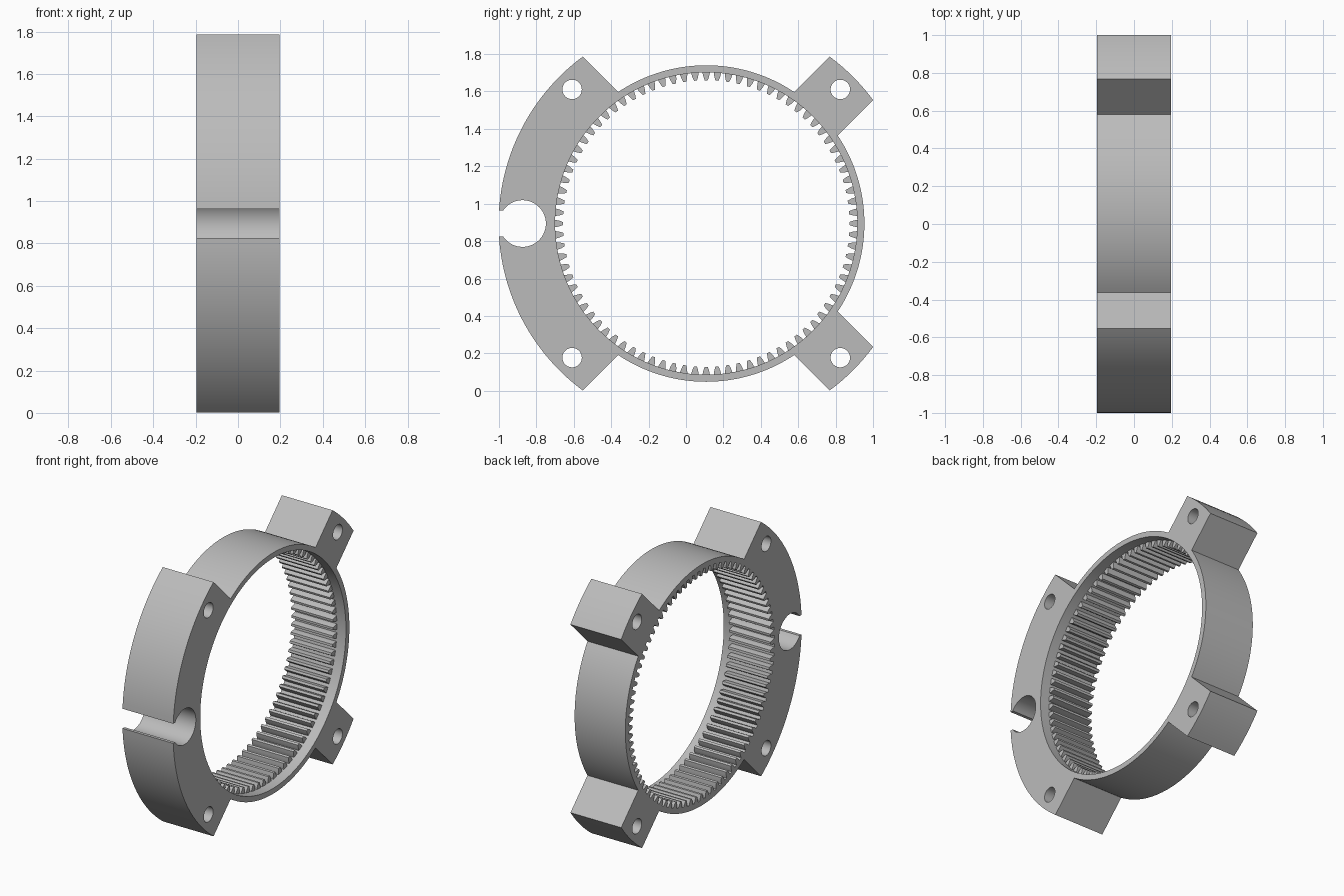
import bpy, bmesh
from math import sin, cos, asin, radians, degrees, pi, tau
from mathutils import Matrix

cube = bpy.data.objects.get("Cube")
if cube:
    bpy.data.objects.remove(cube)

CENTER = (0, 0.108, 0.894)
HALF = 0.197            # half thickness
R_OUT, R_RING, R_BORE, R_TIP = 1.11, 0.846, 0.808, 0.766
LUG = 0.164             # half width of a lug
SLOT, KEY, KEY_POS = 0.069, 0.125, -0.982
TEETH, RECESS = 84, 0.07

metal = bpy.data.materials.new("grey_metal")
metal.use_nodes = True
grey = (0.5, 0.5, 0.5, 1)
metal.diffuse_color = grey
metal.node_tree.nodes["Principled BSDF"].inputs["Base Color"].default_value = grey

# Local x, y, z become world y, z, x
PLACE = Matrix.Translation(CENTER) @ Matrix(((0, 0, 1, 0), (1, 0, 0, 0), (0, 1, 0, 0), (0, 0, 0, 1)))


def arc(radius, start, end, cx=0, cy=0, step=2):
    n = max(2, round(abs(end - start) / step))
    angles = [radians(start + (end - start) * i / n) for i in range(n + 1)]
    return [(cx + radius * cos(a), cy + radius * sin(a)) for a in angles]


def circle(radius, cx=0, cy=0, step=2):
    return arc(radius, 0, 360, cx, cy, step)[:-1]


def finish(obj):
    bpy.ops.object.select_all(action='DESELECT')
    obj.select_set(True)
    bpy.context.view_layer.objects.active = obj
    if obj.type == 'CURVE':
        bpy.ops.object.convert(target='MESH')
        obj = bpy.context.object
    bm = bmesh.new()
    bm.from_mesh(obj.data)
    bmesh.ops.remove_doubles(bm, verts=bm.verts, dist=1e-5)
    bmesh.ops.recalc_face_normals(bm, faces=bm.faces)
    bm.to_mesh(obj.data)
    bm.free()
    obj.data.materials.clear()
    obj.data.materials.append(metal)
    bpy.ops.object.shade_smooth_by_angle(angle=radians(25))


# Housing outline: saddle with key slot on the front, two lugs on the back
tip = degrees(asin(LUG / R_OUT))
foot = degrees(asin(LUG / R_RING))
edge = degrees(asin(SLOT / R_OUT))
mouth = degrees(asin(SLOT / KEY))
outline = arc(R_OUT, 180 - edge, 135 - tip)
outline += arc(R_RING, 135 - foot, 45 + foot)
outline += arc(R_OUT, 45 + tip, 45 - tip)
outline += arc(R_RING, 45 - foot, -45 + foot)
outline += arc(R_OUT, -45 + tip, -45 - tip)
outline += arc(R_RING, -45 - foot, -135 + foot)
outline += arc(R_OUT, -135 + tip, -180 + edge)
outline += arc(KEY, -180 + mouth, 180 - mouth, KEY_POS, 0, 8)

loops = [outline, circle(R_BORE)]
for sx in (-1, 1):
    for sy in (-1, 1):
        loops.append(circle(0.052, sx * 0.717, sy * 0.717, 12))

curve = bpy.data.curves.new("ring_housing", 'CURVE')
curve.dimensions = '2D'
curve.fill_mode = 'BOTH'
curve.extrude = HALF
for pts in loops:
    spline = curve.splines.new('POLY')
    spline.points.add(len(pts) - 1)
    for p, (x, y) in zip(spline.points, pts):
        p.co = (x, y, 0, 1)
    spline.use_cyclic_u = True
housing = bpy.data.objects.new("ring_housing", curve)
bpy.context.collection.objects.link(housing)
housing.matrix_world = PLACE
finish(housing)

# Internal gear teeth, stopping short of the +x face
bm = bmesh.new()
pitch = tau / TEETH
profile = [(R_BORE + 0.006, -0.33), (R_BORE, -0.33), (R_BORE - 0.022, -0.26), (R_TIP, -0.14)]
profile += [(r, -a) for r, a in reversed(profile)]
for i in range(TEETH):
    mid = pi + i * pitch
    rows = [[bm.verts.new((r * cos(mid + a * pitch), r * sin(mid + a * pitch), z))
             for r, a in profile] for z in (-HALF, HALF - RECESS)]
    bm.faces.new(rows[0])
    bm.faces.new(rows[1])
    for j in range(len(profile)):
        k = (j + 1) % len(profile)
        bm.faces.new((rows[0][j], rows[0][k], rows[1][k], rows[1][j]))
mesh = bpy.data.meshes.new("gear_teeth")
bm.to_mesh(mesh)
bm.free()
teeth = bpy.data.objects.new("gear_teeth", mesh)
bpy.context.collection.objects.link(teeth)
teeth.matrix_world = PLACE
finish(teeth)
